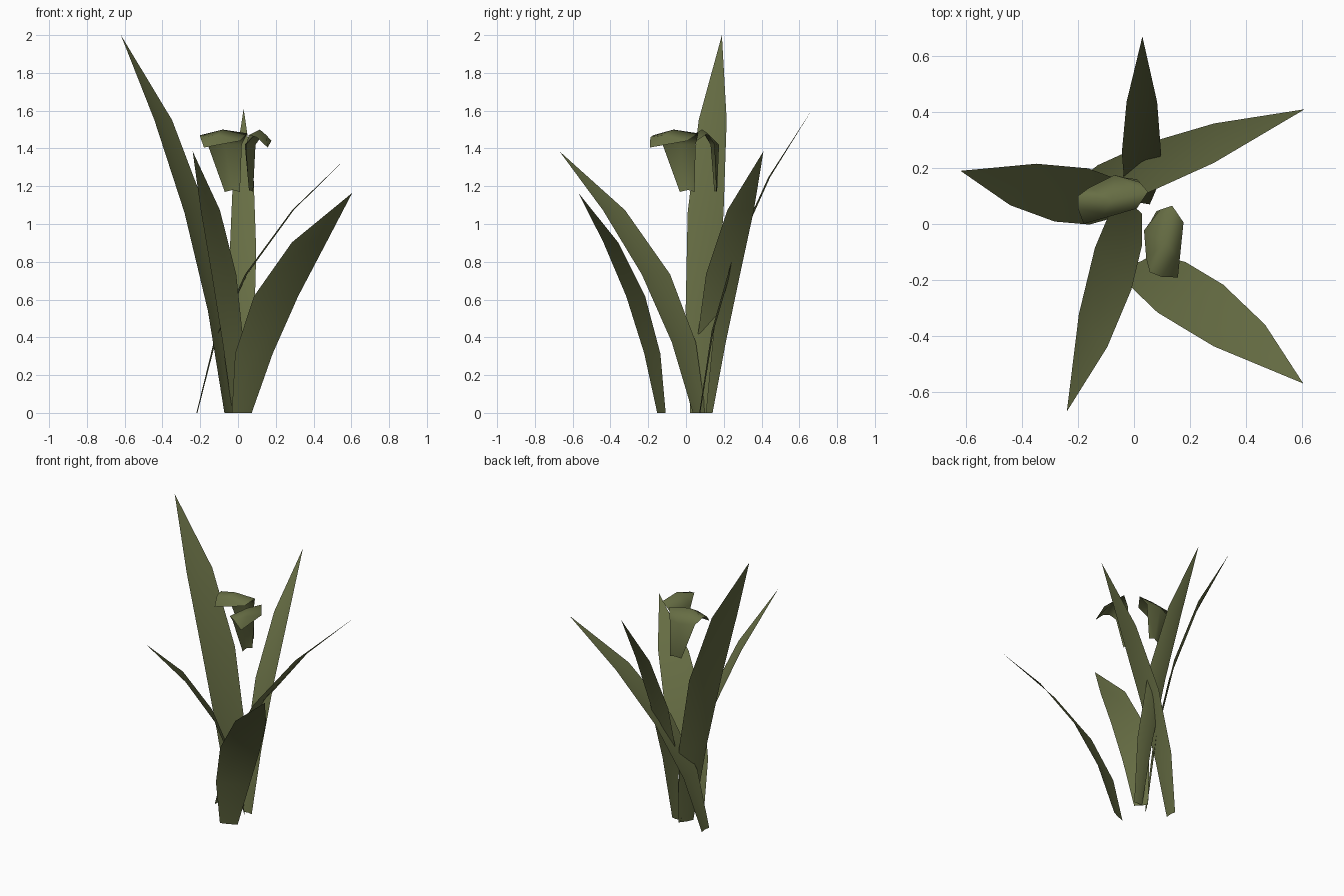
import bpy
import bmesh
from math import radians
from mathutils import Matrix, Vector

default_cube = bpy.data.objects.get("Cube")
if default_cube:
    bpy.data.objects.remove(default_cube, do_unlink=True)

# Single olive green shared by every part
green = bpy.data.materials.new("olive_green")
green.use_nodes = True
olive = (0.135, 0.155, 0.058, 1)
green.diffuse_color = olive
green.node_tree.nodes["Principled BSDF"].inputs["Base Color"].default_value = olive


def build_blade(name, rows, tip):
    """Skin rows of (left, middle, right) points and close them at a pointed tip."""
    bm = bmesh.new()
    grid = [[bm.verts.new(point) for point in row] for row in rows]
    end = bm.verts.new(tip)
    for low, high in zip(grid, grid[1:]):
        for i in range(len(low) - 1):
            bm.faces.new((low[i], low[i + 1], high[i + 1], high[i]))
    last = grid[-1]
    for i in range(len(last) - 1):
        bm.faces.new((last[i], last[i + 1], end))
    mesh = bpy.data.meshes.new(name)
    bm.to_mesh(mesh)
    bm.free()
    mesh.materials.append(green)
    for face in mesh.polygons:
        face.use_smooth = True
    blade = bpy.data.objects.new(name, mesh)
    bpy.context.collection.objects.link(blade)
    return blade


# Shared leaf profile: rise, outward lean and width along the blade
RISE = (0, 0.27, 0.53, 0.775)
LEAN = (0, 0.11, 0.31, 0.61)
WIDTH = (0.45, 0.85, 1, 0.78)


def leaf(name, base, tip, half):
    """Arching leaf from base to tip; half is the vector from spine to right edge."""
    base, tip, half = Vector(base), Vector(tip), Vector(half)
    travel = tip - base
    outward = Vector((travel.x, travel.y, 0)).normalized()
    rows = []
    for rise, lean, width in zip(RISE, LEAN, WIDTH):
        spine = base + Vector((travel.x * lean, travel.y * lean, travel.z * rise))
        side = half * width
        rows.append((spine - side, spine + outward * 0.012 * width, spine + side))
    return build_blade(name, rows, tip)


# Five long leaves fanning out of the ground
leaf("tall_right_leaf", (-0.045, 0.065, 0), (-0.62, 0.19, 2), (0.06, 0.095, 0))
leaf("front_right_leaf", (0, 0.07, 0), (-0.24, -0.67, 1.385), (0.065, -0.075, 0))
leaf("back_leaf", (0.025, 0.07, 0), (0.03, 0.67, 1.61), (0.07, 0, 0))
leaf("back_left_leaf", (-0.22, 0.1, 0), (0.61, 0.41, 1.385), (0, 0.09, 0))
leaf("front_left_leaf", (0.02, -0.13, 0), (0.605, -0.57, 1.165), (0.117, 0.05, 0))

# Curled petal: narrow foot, flared back, rolled crest and drooping tip
PETAL_ROWS = (
    ((-0.04, -0.015, 0), (0, 0, 0.01), (0.04, -0.005, 0)),
    ((-0.13, -0.035, 0.25), (-0.04, 0.01, 0.25), (0.05, -0.015, 0.25)),
    ((-0.17, -0.065, 0.3), (-0.05, -0.08, 0.33), (0.08, -0.05, 0.31)),
    ((-0.17, -0.11, 0.29), (-0.08, -0.13, 0.3), (0.04, -0.11, 0.27)),
)
PETAL_TIP = (-0.15, -0.165, 0.235)


def petal(name, foot, turn):
    """Place the curled petal with its foot at a point, turned about the vertical."""
    place = Matrix.Translation(foot) @ Matrix.Rotation(radians(turn), 4, "Z")
    rows = [[place @ Vector(point) for point in row] for row in PETAL_ROWS]
    return build_blade(name, rows, place @ Vector(PETAL_TIP))


petal("right_petal", (-0.03, 0.165, 1.17), 0)
petal("left_petal", (0.06, 0.01, 1.17), 68)
